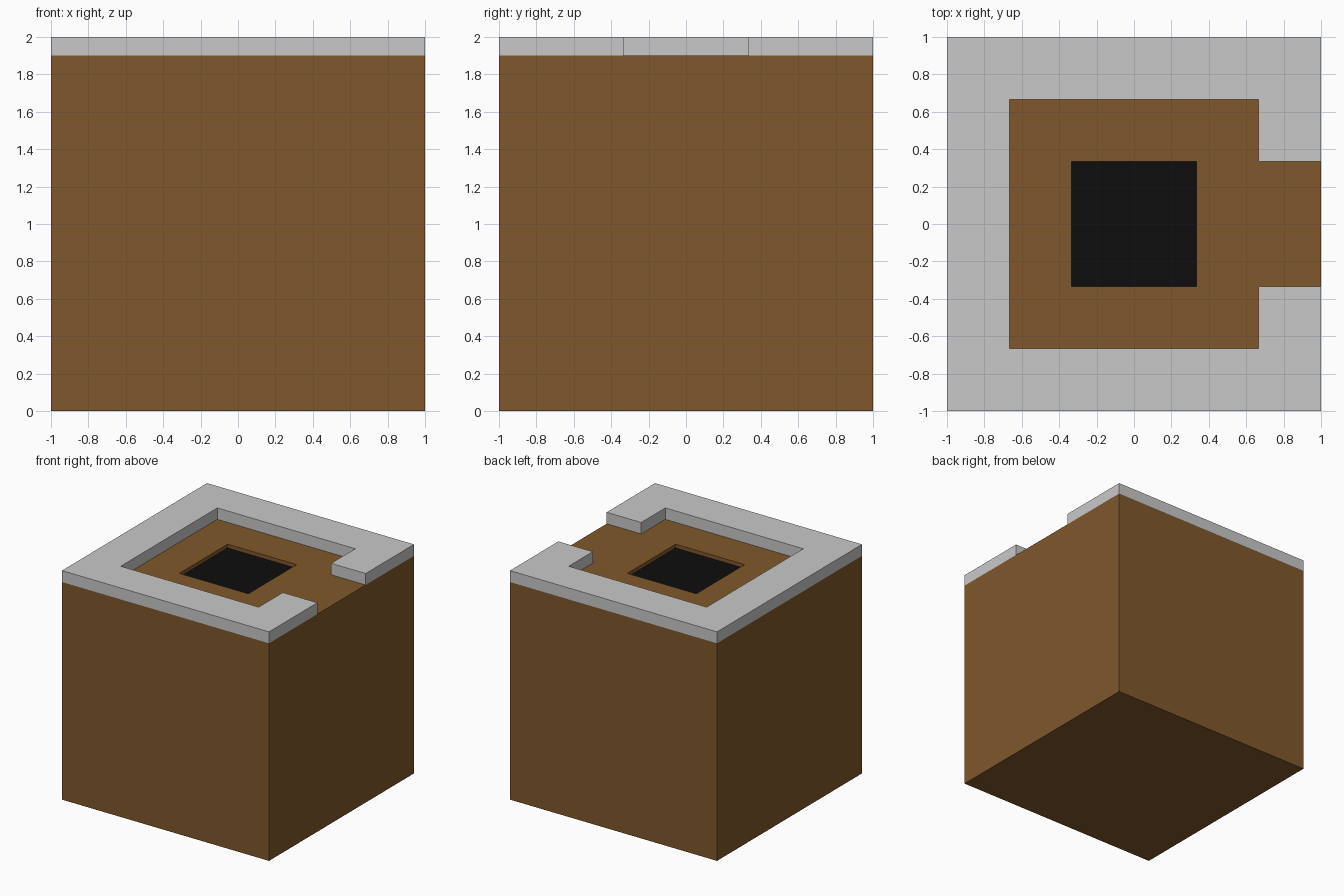
import bpy, bmesh

if "Cube" in bpy.data.objects:
    bpy.data.objects.remove(bpy.data.objects["Cube"])

BODY_TOP, RIM_TOP, PIT_FLOOR = 1.9, 2.0, 1.867
T = 1 / 3  # the plan is laid out in thirds


def material(name, rgb):
    m = bpy.data.materials.new(name)
    m.diffuse_color = (*rgb, 1)
    m.use_nodes = True
    m.node_tree.nodes["Principled BSDF"].inputs["Base Color"].default_value = m.diffuse_color
    return m


def finish(bm, name, mats):
    bmesh.ops.recalc_face_normals(bm, faces=bm.faces)
    me = bpy.data.meshes.new(name)
    bm.to_mesh(me)
    bm.free()
    for m in mats:
        me.materials.append(m)
    ob = bpy.data.objects.new(name, me)
    bpy.context.collection.objects.link(ob)
    return ob


brown = material("brown", (0.216, 0.098, 0.025))
grey = material("light grey", (0.584, 0.584, 0.584))
black = material("black", (0.004, 0.004, 0.004))

# Block with a shallow square pit in the top, black on the pit floor
bm = bmesh.new()
bmesh.ops.create_cube(bm, size=2)
for v in bm.verts:
    v.co.z = BODY_TOP if v.co.z > 0 else 0
top = max(bm.faces, key=lambda f: f.calc_center_median().z)
bmesh.ops.inset_region(bm, faces=[top], thickness=2 * T, use_even_offset=True)
floor = bmesh.ops.extrude_discrete_faces(bm, faces=[top])["faces"][0]
for v in floor.verts:
    v.co.z = PIT_FLOOR
floor.material_index = 1
finish(bm, "block", [brown, black])

# Raised rim, open in the middle of the right side
half = [(1, T), (1, 1), (-1, 1), (-1, 0), (-2 * T, 0),
        (-2 * T, 2 * T), (2 * T, 2 * T), (2 * T, T)]
outer, inner = half[:3], half[5:]
outline = (outer + [(x, -y) for x, y in reversed(outer)]
           + [(x, -y) for x, y in reversed(inner)] + inner)
bm = bmesh.new()
face = bm.faces.new([bm.verts.new((x, y, RIM_TOP)) for x, y in outline])
edges = bmesh.ops.extrude_edge_only(bm, edges=list(face.edges))["geom"]
for v in edges:
    if isinstance(v, bmesh.types.BMVert):
        v.co.z = BODY_TOP
finish(bm, "rim", [grey])
